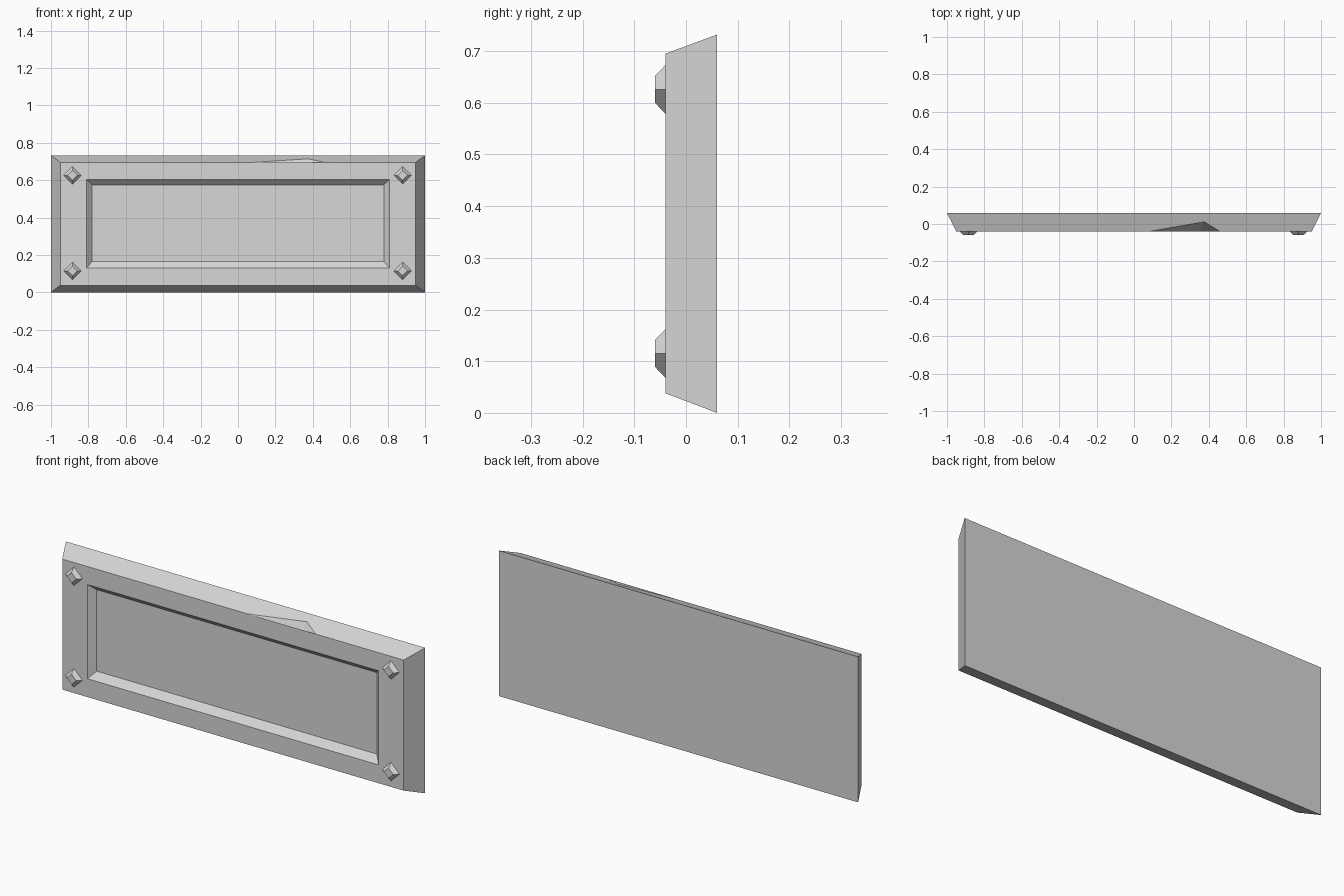
import bpy
import bmesh
import math
from mathutils import Matrix, Vector

cube = bpy.data.objects.get("Cube")
if cube:
    bpy.data.objects.remove(cube, do_unlink=True)

# Single plain grey
grey = bpy.data.materials.new("stone grey")
grey.use_nodes = True
colour = (0.68, 0.68, 0.68, 1)
grey.diffuse_color = colour
grey.node_tree.nodes["Principled BSDF"].inputs["Base Color"].default_value = colour

FRONT, BACK, FLOOR = -0.04, 0.06, -0.01


def finish(bm, name):
    bmesh.ops.recalc_face_normals(bm, faces=bm.faces)
    mesh = bpy.data.meshes.new(name)
    bm.to_mesh(mesh)
    bm.free()
    mesh.materials.append(grey)
    obj = bpy.data.objects.new(name, mesh)
    bpy.context.collection.objects.link(obj)
    return obj


def ring(bm, half_width, low, high, y):
    """Four corners: bottom left, bottom right, top right, top left."""
    corners = [(-half_width, low), (half_width, low), (half_width, high), (-half_width, high)]
    return [bm.verts.new((x, y, z)) for x, z in corners]


# Plaque: sloped rim, front border, sunken panel
bm = bmesh.new()
back = ring(bm, 1.0, 0.0, 0.732, BACK)
front = ring(bm, 0.95, 0.038, 0.695, FRONT)
lip = ring(bm, 0.81, 0.13, 0.604, FRONT)
panel = ring(bm, 0.78, 0.165, 0.575, FLOOR)


def chip(start, end, face_point, rim_point):
    """Broken notch on a long front edge; returns its border and rim outlines."""
    a, c, d, t = [bm.verts.new(p) for p in (start, end, face_point, rim_point)]
    bm.faces.new((a, d, t))
    bm.faces.new((d, c, t))
    return [a, d, c], [a, t, c]


low_chip = chip((-0.57, FRONT, 0.038), (-0.05, FRONT, 0.038),
                (-0.215, FRONT, 0.095), (-0.28, 0.026, 0.013))
high_chip = chip((0.46, FRONT, 0.695), (0.08, FRONT, 0.695),
                 (0.35, FRONT, 0.608), (0.375, 0.012, 0.714))
chips = {0: low_chip, 2: high_chip}

for i in range(4):
    j = (i + 1) % 4
    border_cut, rim_cut = chips.get(i, ([], []))
    bm.faces.new([front[i], *border_cut, front[j], lip[j], lip[i]])
    bm.faces.new([front[i], *rim_cut, front[j], back[j], back[i]])
    bm.faces.new((lip[i], lip[j], panel[j], panel[i]))
bm.faces.new(panel)
bm.faces.new(back)
bmesh.ops.triangulate(bm, faces=[f for f in bm.faces if len(f.verts) > 4])
finish(bm, "plaque")

# Diamond studs in the four corners
for side, x in (("right", -0.885), ("left", 0.88)):
    for level, z in (("lower", 0.115), ("upper", 0.626)):
        bm = bmesh.new()
        bmesh.ops.create_cone(
            bm, cap_ends=True, segments=4, radius1=0.047, radius2=0.026, depth=0.02,
            matrix=Matrix.Translation(Vector((x, FRONT - 0.01, z)))
            @ Matrix.Rotation(math.pi / 2, 4, "X"))
        finish(bm, f"{level}_{side}_stud")
